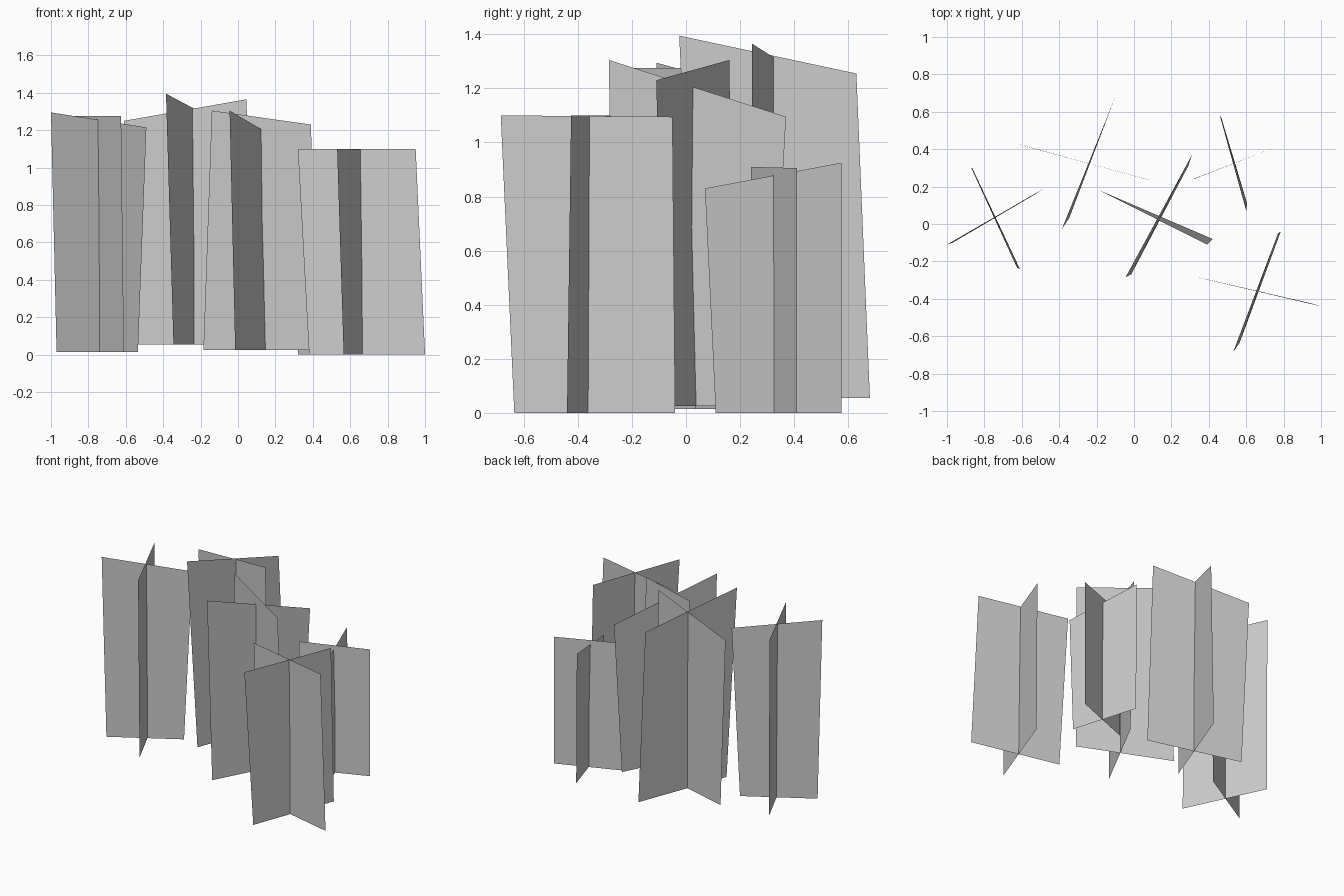
import bpy
import bmesh
from mathutils import Vector

default_cube = bpy.data.objects.get("Cube")
if default_cube:
    bpy.data.objects.remove(default_cube, do_unlink=True)


def make_material(name, colour):
    material = bpy.data.materials.new(name)
    material.use_nodes = True
    material.diffuse_color = colour
    shader = material.node_tree.nodes["Principled BSDF"]
    shader.inputs["Base Color"].default_value = colour
    return material


leaf_grey = make_material("leaf_grey", (.6, .6, .6, 1))


def make_panel(name, floor, foot_start, foot_end, top_start, top_end):
    """One flat upright card: two foot points on the floor, two free top points."""
    corners = [
        Vector((*foot_start, floor)),
        Vector((*foot_end, floor)),
        Vector(top_end),
        Vector(top_start),
    ]
    bm = bmesh.new()
    bm.faces.new([bm.verts.new(corner) for corner in corners])
    mesh = bpy.data.meshes.new(name)
    bm.to_mesh(mesh)
    bm.free()
    mesh.materials.append(leaf_grey)
    panel = bpy.data.objects.new(name, mesh)
    bpy.context.collection.objects.link(panel)
    return panel


def make_clump(name, floor, cross_panel, deep_panel):
    """A pair of cards that cut through each other."""
    make_panel(name + "_cross_panel", floor, *cross_panel)
    make_panel(name + "_deep_panel", floor, *deep_panel)


# Clump at the right end
make_clump(
    "right_clump", .015,
    cross_panel=((-.97, -.1), (-.535, .155), (-1, -.11, 1.295), (-.49, .185, 1.215)),
    deep_panel=((-.61, -.24), (-.865, .3), (-.625, -.235, 1.275), (-.87, .3, 1.275)),
)

# Tallest clump, at the back
make_clump(
    "back_clump", .055,
    cross_panel=((-.56, .41), (.085, .235), (-.61, .425, 1.25), (.045, .245, 1.365)),
    deep_panel=((-.345, .035), (-.1, .68), (-.385, -.025, 1.395), (-.12, .63, 1.255)),
)

# Clump in the middle
make_clump(
    "middle_clump", .025,
    cross_panel=((-.185, .18), (.42, -.08), (-.14, .16, 1.305), (.39, -.11, 1.23)),
    deep_panel=((-.015, -.27), (.29, .31), (-.045, -.285, 1.305), (.31, .37, 1.095)),
)

# Clump at the left front
make_clump(
    "front_clump", 0,
    cross_panel=((.38, -.295), (1, -.44), (.32, -.28, 1.1), (.95, -.425, 1.1)),
    deep_panel=((.565, -.635), (.785, -.04), (.53, -.685, 1.1), (.77, -.05, 1.095)),
)

# Short clump at the left back
make_clump(
    "short_clump", 0,
    cross_panel=((.32, .24), (.755, .41), (.315, .24, .91), (.755, .41, .905)),
    deep_panel=((.605, .11), (.465, .575), (.6, .07, .83), (.46, .575, .925)),
)
